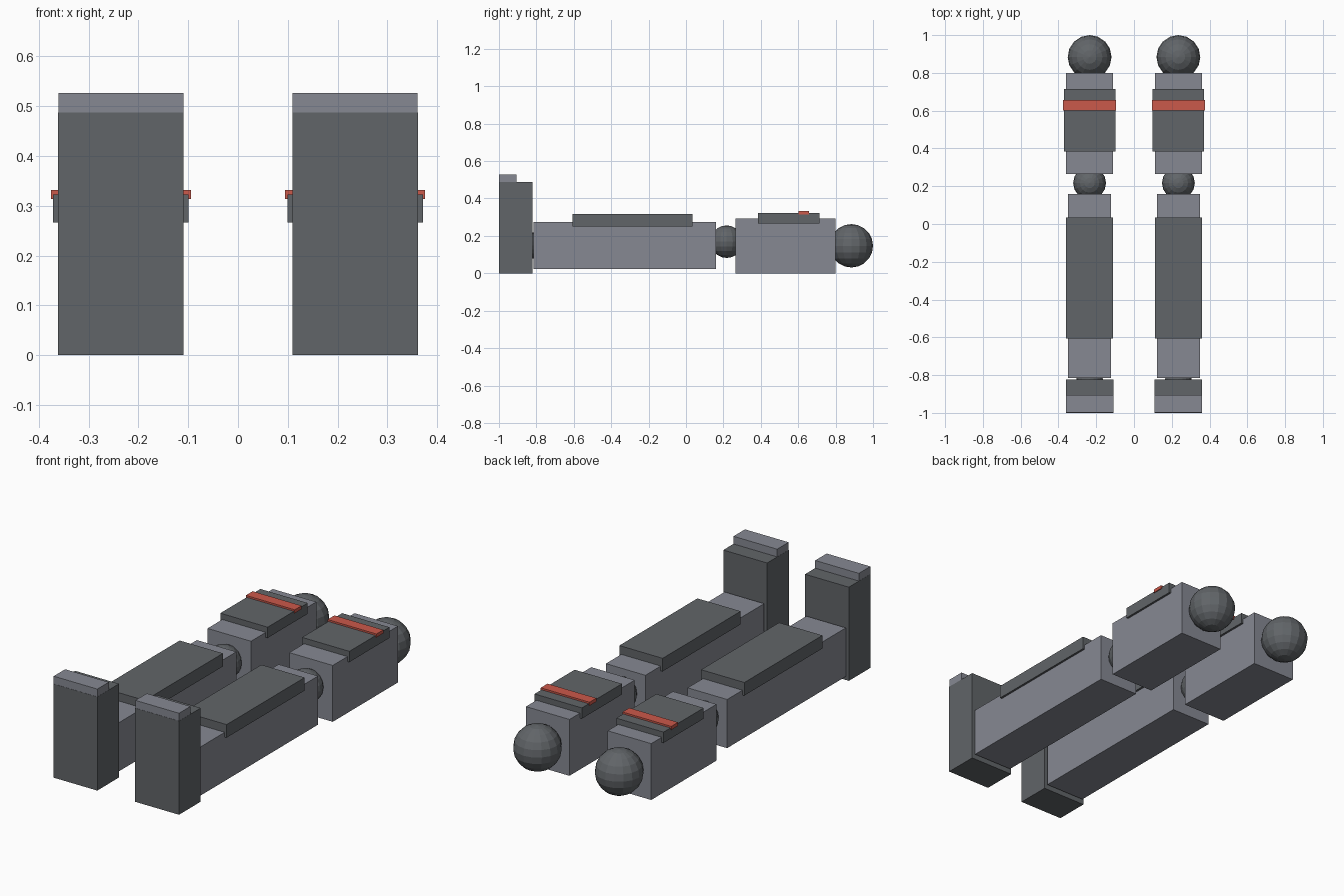
import bpy

if "Cube" in bpy.data.objects:
    bpy.data.objects.remove(bpy.data.objects["Cube"])

red = bpy.data.materials.new("red_trim")
red.diffuse_color = (0.6, 0.1, 0.07, 1)
red.use_nodes = True
red.node_tree.nodes["Principled BSDF"].inputs["Base Color"].default_value = red.diffuse_color
dark = bpy.data.materials.new("dark_plate")
dark.diffuse_color = (0.12, 0.13, 0.14, 1)
dark.use_nodes = True
dark.node_tree.nodes["Principled BSDF"].inputs["Base Color"].default_value = dark.diffuse_color
light = bpy.data.materials.new("light_grey")
light.diffuse_color = (0.24, 0.25, 0.29, 1)
light.use_nodes = True
light.node_tree.nodes["Principled BSDF"].inputs["Base Color"].default_value = light.diffuse_color
CX = 0.235  # leg centre line


def box(name, side, width, y0, y1, z0, z1, mat):
    bpy.ops.mesh.primitive_cube_add(
        size=1, location=(side * CX, (y0 + y1) / 2, (z0 + z1) / 2))
    ob = bpy.context.object
    ob.name = name
    ob.scale = (width, y1 - y0, z1 - z0)
    ob.data.materials.append(mat)


def joint(name, side, y, z, r):
    bpy.ops.mesh.primitive_uv_sphere_add(
        segments=16, ring_count=10, radius=r, location=(side * CX, y, z))
    ob = bpy.context.object
    ob.name = name
    ob.data.materials.append(dark)


for side, tag in ((-1, "left"), (1, "right")):
    # foot and toe cap
    box(f"foot_{tag}", side, 0.252, -1.0, -0.822, 0.0, 0.487, dark)
    box(f"toe_cap_{tag}", side, 0.251, -0.999, -0.905, 0.40, 0.527, light)
    # ball joints
    joint(f"ankle_{tag}", side, -0.82, 0.148, 0.07)
    joint(f"knee_{tag}", side, 0.217, 0.169, 0.087)
    joint(f"hip_{tag}", side, 0.884, 0.147, 0.116)
    # lower leg with armour plate
    box(f"shin_{tag}", side, 0.227, -0.815, 0.16, 0.022, 0.275, light)
    box(f"shin_plate_{tag}", side, 0.249, -0.607, 0.034, 0.25, 0.318, dark)
    # upper leg with plate and red stripe
    box(f"thigh_{tag}", side, 0.25, 0.264, 0.80, 0.0, 0.293, light)
    box(f"thigh_plate_{tag}", side, 0.272, 0.385, 0.714, 0.267, 0.323, dark)
    box(f"thigh_stripe_{tag}", side, 0.281, 0.601, 0.657, 0.314, 0.332, red)
